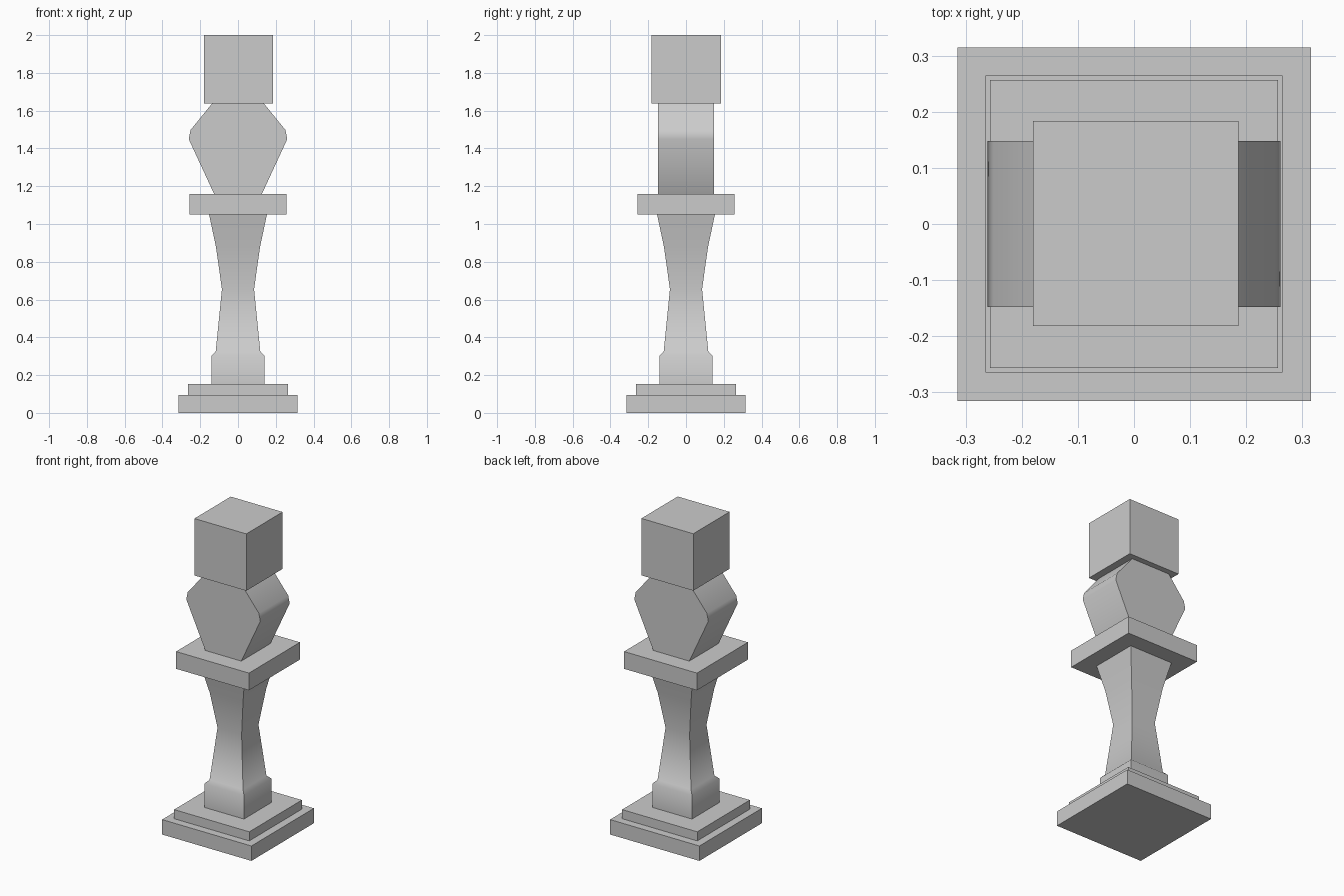
import bpy, bmesh, math

if "Cube" in bpy.data.objects:
    bpy.data.objects.remove(bpy.data.objects["Cube"])


def finish(name, bm):
    bmesh.ops.recalc_face_normals(bm, faces=bm.faces)
    mesh = bpy.data.meshes.new(name)
    bm.to_mesh(mesh)
    bm.free()
    ob = bpy.data.objects.new(name, mesh)
    bpy.context.collection.objects.link(ob)
    bpy.ops.object.select_all(action='DESELECT')
    ob.select_set(True)
    bpy.context.view_layer.objects.active = ob
    bpy.ops.object.shade_smooth_by_angle(angle=math.radians(50))
    return ob


def loft(name, rings, centre=(0, 0)):
    """Stack rectangular rings (z, half_x, half_y) into a closed solid."""
    bm = bmesh.new()
    cx, cy = centre
    corners = ((-1, -1), (1, -1), (1, 1), (-1, 1))
    loops = [[bm.verts.new((cx + sx * hx, cy + sy * hy, z)) for sx, sy in corners]
             for z, hx, hy in rings]
    for low, high in zip(loops, loops[1:]):
        for i in range(4):
            j = (i + 1) % 4
            bm.faces.new((low[i], low[j], high[j], high[i]))
    bm.faces.new(loops[0][::-1])
    bm.faces.new(loops[-1])
    return finish(name, bm)


def slab(name, z0, z1, half, centre=(0, 0)):
    return loft(name, [(z0, half, half), (z1, half, half)], centre)


# Stepped base
slab("base_plinth", 0, 0.095, 0.315)
slab("base_step", 0.095, 0.153, 0.265)

# Waisted square shaft
shaft = [(0.153, 0.14), (0.304, 0.14), (0.326, 0.118), (0.655, 0.085),
         (0.88, 0.117), (1.05, 0.153)]
loft("shaft", [(z, h, h) for z, h in shaft])

# Collar plate
slab("collar_plate", 1.05, 1.16, 0.257)

# Faceted bulge, flat on front and back
bulge = [(1.16, 0.127), (1.45, 0.261), (1.498, 0.251), (1.638, 0.137)]
loft("bulge", [(z, h, 0.148) for z, h in bulge])

# Cube head
slab("head_block", 1.637, 2.0, 0.183, (0.003, 0.001))
